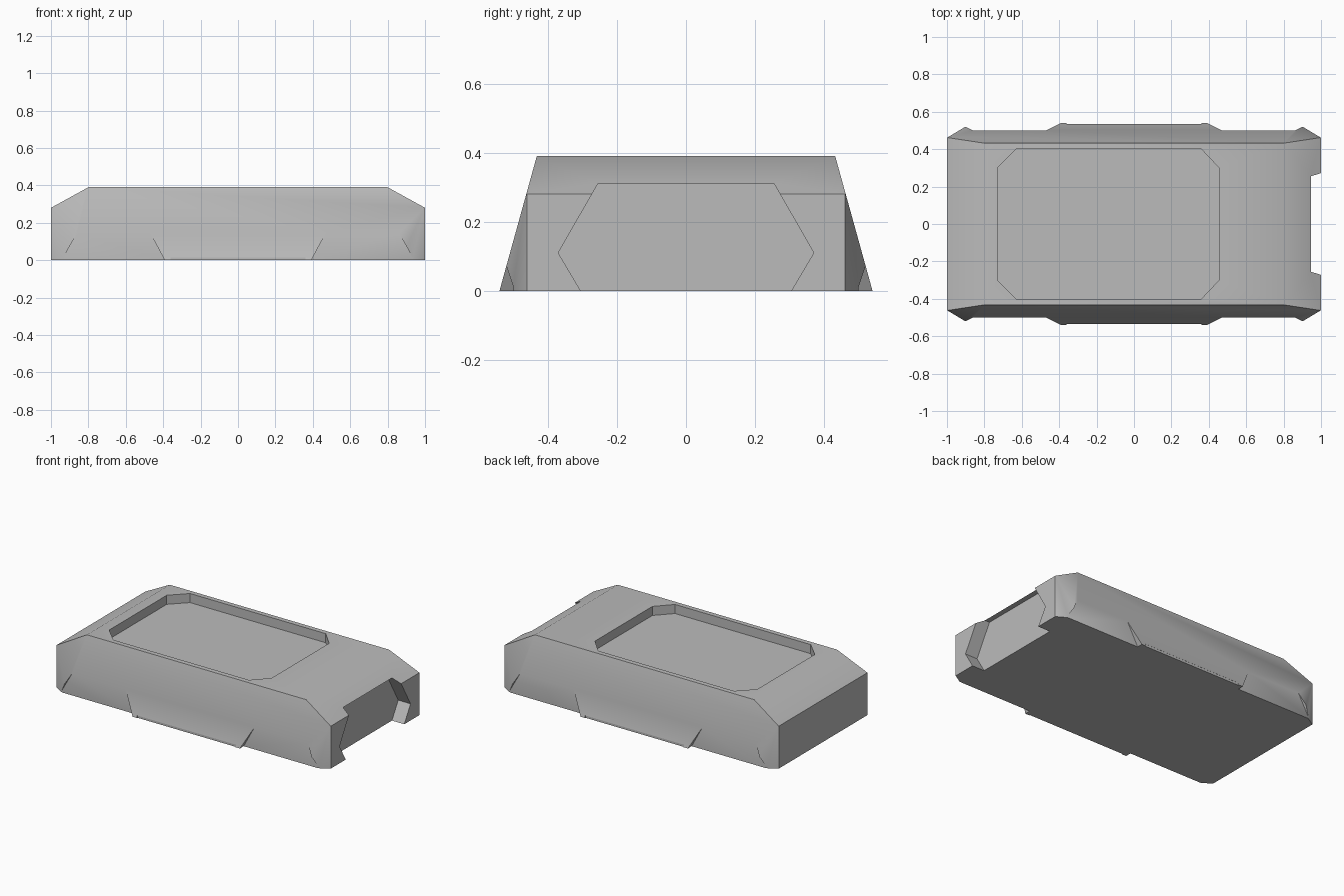
import bpy
import bmesh
import math
from mathutils import Vector

if "Cube" in bpy.data.objects:
    bpy.data.objects.remove(bpy.data.objects["Cube"], do_unlink=True)

grey = bpy.data.materials.new("plain grey")
grey.use_nodes = True
colour = (0.5, 0.5, 0.5, 1)
grey.diffuse_color = colour
grey.node_tree.nodes["Principled BSDF"].inputs["Base Color"].default_value = colour


def prism(name, outline, axis, low, high):
    """Extrude a 2D outline along an axis; the outline uses the other two axes in order."""
    bm = bmesh.new()

    def point(a, b):
        co = [a, b]
        co.insert(axis, low)
        return co

    face = bm.faces.new([bm.verts.new(point(a, b)) for a, b in outline])
    move = Vector((0, 0, 0))
    move[axis] = high - low
    new = bmesh.ops.extrude_face_region(bm, geom=[face])["geom"]
    bmesh.ops.translate(bm, vec=move, verts=[g for g in new if isinstance(g, bmesh.types.BMVert)])
    bmesh.ops.recalc_face_normals(bm, faces=bm.faces)
    mesh = bpy.data.meshes.new(name)
    bm.to_mesh(mesh)
    bm.free()
    mesh.materials.append(grey)
    obj = bpy.data.objects.new(name, mesh)
    bpy.context.collection.objects.link(obj)
    return obj


def slice_off(bm, point, normal):
    """Remove everything on the normal side of a plane and close the hole."""
    geom = bm.verts[:] + bm.edges[:] + bm.faces[:]
    cut = bmesh.ops.bisect_plane(bm, geom=geom, plane_co=point, plane_no=normal,
                                 clear_outer=True)["geom_cut"]
    bmesh.ops.holes_fill(bm, edges=[g for g in cut if isinstance(g, bmesh.types.BMEdge)])


def carve(obj, cutter):
    """Subtract a cutter and discard it."""
    cutter.hide_render = True
    mod = obj.modifiers.new("carve", "BOOLEAN")
    mod.operation = "DIFFERENCE"
    mod.solver = "EXACT"
    mod.object = cutter
    bpy.context.view_layer.objects.active = obj
    bpy.ops.object.modifier_apply(modifier=mod.name)
    bpy.data.objects.remove(cutter, do_unlink=True)


# Main block with sloping ends
body = prism("body", [(-1, 0), (1, 0), (1, .28), (.8, .39), (-.8, .39), (-1, .28)], 1, -.7, .7)

# Leaning sides and chamfered corners
bm = bmesh.new()
bm.from_mesh(body.data)
for side in (-1, 1):
    slice_off(bm, (0, side * .54, 0), (0, side * .39, .108))
    for end in (-1, 1):
        slice_off(bm, (end, side * .461, 0), (end * .06, side * .1, 0))
bmesh.ops.recalc_face_normals(bm, faces=bm.faces)
bm.to_mesh(body.data)
bm.free()

# Shallow side cut-outs and the slim groove between them
for side in (-1, 1):
    for end in (-1, 1):
        arch = [(end * x, z) for x, z in ((.37, -.04), (.47, .145), (.86, .145), (.965, -.04))]
        carve(body, prism("side_cutout", arch, 1, side * .5, side * .7))
    groove = [(-.36, -.05), (.36, -.05), (.36, .015), (-.36, .015)]
    carve(body, prism("side_groove", groove, 1, side * .535, side * .7))

# Hexagonal opening in one end
hexagon = [(-.281, -.04), (-.37, .11), (-.255, .31), (.255, .31), (.37, .11), (.281, -.04)]
carve(body, prism("end_opening", hexagon, 0, .91, 1.2))

# Sunken tray in the top
tray = [(-.73, -.3), (-.63, -.4), (.36, -.4), (.455, -.3),
        (.455, .3), (.36, .4), (-.63, .4), (-.73, .3)]
carve(body, prism("top_tray", tray, 2, .33, .6))

# Soft shading over the gentle angles
bpy.ops.object.select_all(action="DESELECT")
body.select_set(True)
bpy.context.view_layer.objects.active = body
bpy.ops.object.shade_smooth_by_angle(angle=math.radians(35))
